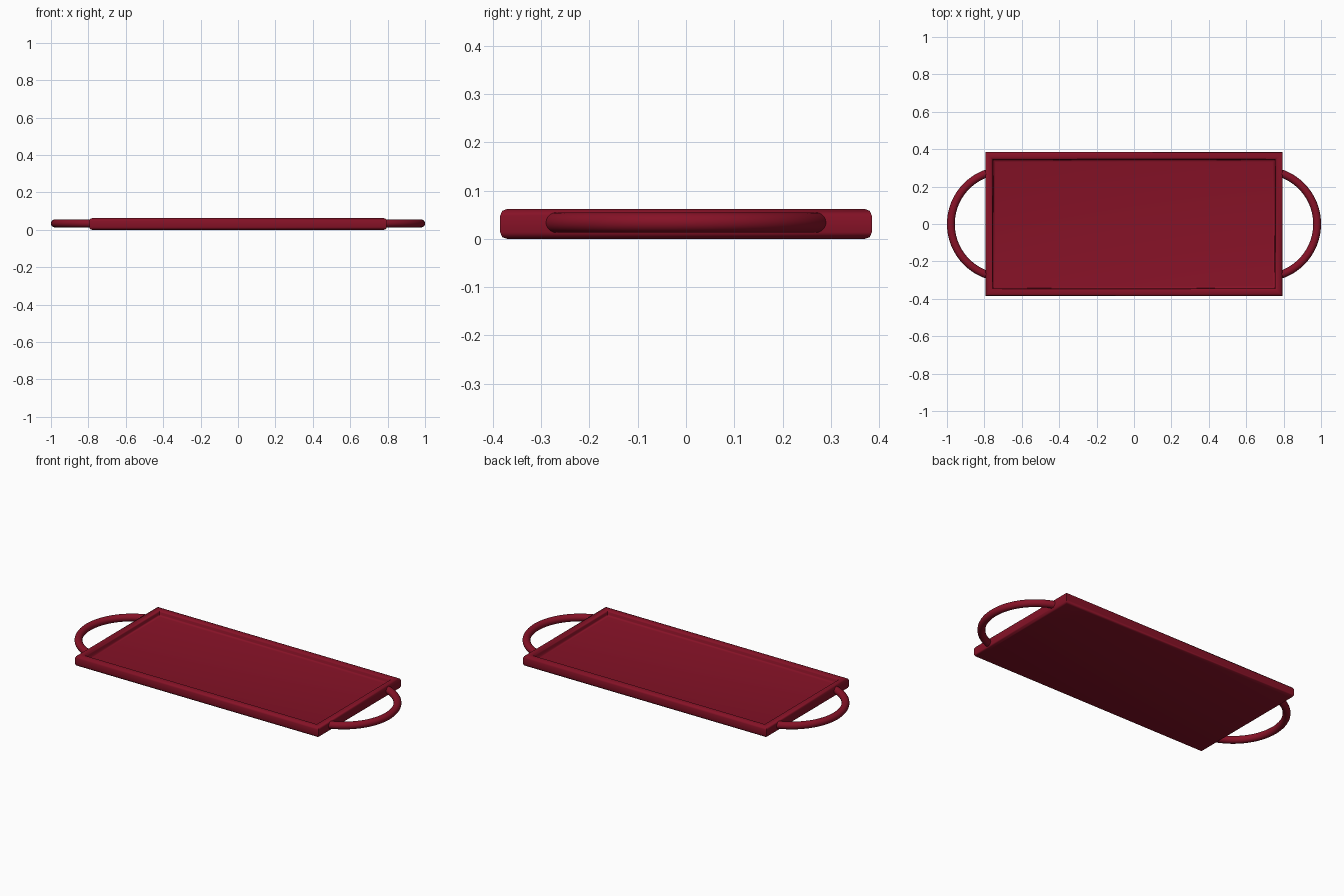
import bpy, bmesh, math
from mathutils import Vector

if "Cube" in bpy.data.objects:
    bpy.data.objects.remove(bpy.data.objects["Cube"])

red = bpy.data.materials.new("dark_red")
red.diffuse_color = (0.24, 0.006, 0.02, 1)
red.use_nodes = True
red.node_tree.nodes["Principled BSDF"].inputs["Base Color"].default_value = red.diffuse_color

HX, HY = 0.795, 0.385


def make_object(name, bm, angle):
    bmesh.ops.recalc_face_normals(bm, faces=bm.faces)
    me = bpy.data.meshes.new(name)
    bm.to_mesh(me)
    bm.free()
    me.materials.append(red)
    ob = bpy.data.objects.new(name, me)
    bpy.context.collection.objects.link(ob)
    bpy.context.view_layer.objects.active = ob
    ob.select_set(True)
    bpy.ops.object.shade_smooth_by_angle(angle=math.radians(angle))
    ob.select_set(False)
    return ob


def skin(bm, rings):
    # bridge successive closed rings and cap both ends
    for a, b in zip(rings, rings[1:]):
        n = len(a)
        for i in range(n):
            j = (i + 1) % n
            bm.faces.new((a[i], a[j], b[j], b[i]))
    bm.faces.new(rings[0])
    bm.faces.new(rings[-1])


# tray: mitred rim profile (inset, height) from the underside to the floor
profile = [(0.015, 0), (0.004, 0.004), (0, 0.014), (0, 0.048), (0.004, 0.058),
           (0.014, 0.062), (0.028, 0.062), (0.036, 0.059), (0.040, 0.050),
           (0.041, 0.038), (0.045, 0.032), (0.054, 0.030)]
bm = bmesh.new()
rings = [[bm.verts.new((sx * (HX - d), sy * (HY - d), z))
          for sx, sy in ((-1, -1), (1, -1), (1, 1), (-1, 1))] for d, z in profile]
skin(bm, rings)
make_object("tray", bm, 50)

# handles: round bar bent to an arc, ends buried in the rim
CX, R, TUBE, Z = 0.692, 0.287, 0.021, 0.034
LIMIT = math.acos((HX - 0.02 - CX) / R)
for side, name in ((1, "right_handle"), (-1, "left_handle")):
    bm = bmesh.new()
    rings = []
    for k in range(41):
        a = LIMIT * (k / 20 - 1)
        ring = []
        for m in range(20):
            t = math.tau * m / 20
            r = R + TUBE * math.cos(t)
            ring.append(bm.verts.new((side * (CX + r * math.cos(a)), r * math.sin(a),
                                      Z + TUBE * math.sin(t))))
        rings.append(ring)
    skin(bm, rings)
    make_object(name, bm, 40)
